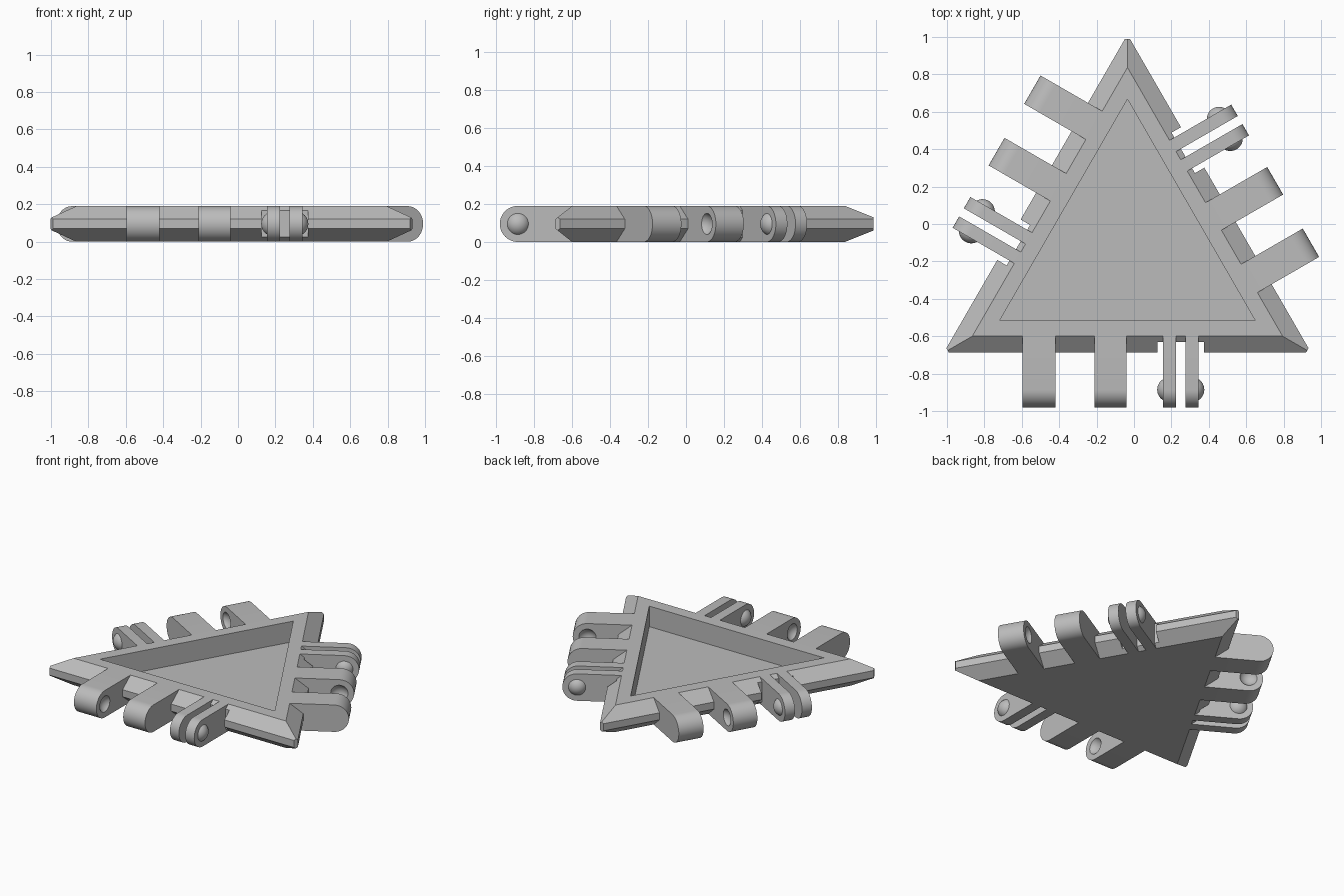
import bpy, bmesh
from math import pi, sin, cos, radians
from mathutils import Matrix, Vector

if "Cube" in bpy.data.objects:
    bpy.data.objects.remove(bpy.data.objects["Cube"])

HEIGHT = 0.19
MID = HEIGHT / 2
CENTRE = Vector((-0.035, -0.121, 0))
RIM, EDGE = 0.479, 0.567        # inradius of the flat rim and of the outer edge
PIN = 0.765                     # distance of the hinge axis from the centre
BALL, CAP = 0.066, 0.031        # ball radius and how far it protrudes

grey = bpy.data.materials.new("plain grey")
grey.use_nodes = True
colour = (0.5, 0.5, 0.5, 1)
grey.diffuse_color = colour
grey.node_tree.nodes["Principled BSDF"].inputs["Base Color"].default_value = colour


def make(name, bm, matrix=Matrix()):
    bmesh.ops.recalc_face_normals(bm, faces=bm.faces)
    mesh = bpy.data.meshes.new(name)
    bm.to_mesh(mesh)
    bm.free()
    mesh.transform(matrix)
    mesh.materials.append(grey)
    obj = bpy.data.objects.new(name, mesh)
    bpy.context.collection.objects.link(obj)
    return obj


def activate(obj):
    bpy.ops.object.select_all(action='DESELECT')
    obj.select_set(True)
    bpy.context.view_layer.objects.active = obj


def cut(obj, cutter):
    cutter.hide_render = True
    mod = obj.modifiers.new("cut", 'BOOLEAN')
    mod.operation, mod.solver, mod.object = 'DIFFERENCE', 'EXACT', cutter
    activate(obj)
    bpy.ops.object.modifier_apply(modifier=mod.name)
    bpy.data.objects.remove(cutter)


def smooth(obj):
    activate(obj)
    bpy.ops.object.shade_smooth_by_angle(angle=radians(30))


def side_matrix(i):
    """Frame of one side: x runs along it, -y points outward."""
    return Matrix.Translation(CENTRE) @ Matrix.Rotation(i * 2 * pi / 3, 4, 'Z')


def tray_body():
    bm = bmesh.new()
    profile = [(0.394, 0.045), (0.394, HEIGHT), (RIM, HEIGHT),
               (EDGE, 0.12), (EDGE, 0.07), (RIM, 0)]
    rings = []
    for r, z in profile:
        angles = [pi / 2 + k * 2 * pi / 3 for k in range(3)]
        rings.append([bm.verts.new((2 * r * cos(a), 2 * r * sin(a), z)) for a in angles])
    for low, high in zip(rings, rings[1:]):
        for k in range(3):
            n = (k + 1) % 3
            bm.faces.new((low[k], low[n], high[n], high[k]))
    bm.faces.new(rings[0])
    bm.faces.new(rings[-1])
    # blunt the three points
    for a in angles:
        out = Vector((cos(a), sin(a), 0))
        geom = bm.verts[:] + bm.edges[:] + bm.faces[:]
        bmesh.ops.bisect_plane(bm, geom=geom, plane_co=out * 1.11,
                               plane_no=out, clear_outer=True)
        bmesh.ops.holes_fill(bm, edges=[e for e in bm.edges if e.is_boundary])
    return make("tray_body", bm, Matrix.Translation(CENTRE))


def box(name, x0, x1, y0, y1, matrix):
    bm = bmesh.new()
    bmesh.ops.create_cube(bm, size=1)
    bmesh.ops.scale(bm, vec=(x1 - x0, y1 - y0, 1), verts=bm.verts)
    bmesh.ops.translate(bm, vec=((x0 + x1) / 2, (y0 + y1) / 2, 0), verts=bm.verts)
    return make(name, bm, matrix)


def knuckle(name, x0, x1, matrix):
    """Bar with a half-round end, extruded along the side."""
    bm = bmesh.new()
    points = [(-RIM, 0), (-RIM, HEIGHT)]
    steps = 20
    for k in range(steps + 1):
        a = pi / 2 - k * pi / steps
        points.append((-PIN - MID * cos(a), MID + MID * sin(a)))
    face = bm.faces.new([bm.verts.new((x0, y, z)) for y, z in points])
    new = bmesh.ops.extrude_face_region(bm, geom=[face])["geom"]
    moved = [v for v in new if isinstance(v, bmesh.types.BMVert)]
    bmesh.ops.translate(bm, vec=(x1 - x0, 0, 0), verts=moved)
    return make(name, bm, matrix)


def ball(name, x, matrix, keep=0, face_x=0):
    """Ball on the hinge axis; keep = +1 or -1 leaves only the cap past face_x."""
    bm = bmesh.new()
    bmesh.ops.create_uvsphere(bm, u_segments=32, v_segments=20, radius=BALL,
                              matrix=Matrix.Translation((x, -PIN, MID))
                              @ Matrix.Rotation(pi / 2, 4, 'Y'))
    if keep:
        geom = bm.verts[:] + bm.edges[:] + bm.faces[:]
        bmesh.ops.bisect_plane(bm, geom=geom, plane_co=(face_x, 0, 0),
                               plane_no=(-keep, 0, 0), clear_outer=True)
    return make(name, bm, matrix)


body = tray_body()
for i, side in enumerate(("front", "right", "left")):
    m = side_matrix(i)
    # clearance notch behind the snap fins
    cut(body, box("notch_cutter", 0.16, 0.41, -0.7, -0.509, m))

    # two thick bars with facing sockets
    for part, x0, x1, socket in (("outer_bar", -0.56, -0.385, 1),
                                 ("inner_bar", -0.175, -0.005, -1)):
        bar = knuckle(f"{side}_{part}", x0, x1, m)
        face_x = x1 if socket > 0 else x0
        cut(bar, ball("socket_cutter", face_x + socket * (BALL - CAP), m))
        smooth(bar)

    # two thin snap fins with domes on their outer faces
    for part, x0, x1, way in (("first", 0.19, 0.26, -1), ("second", 0.31, 0.38, 1)):
        smooth(knuckle(f"{side}_{part}_fin", x0, x1, m))
        face_x = x1 if way > 0 else x0
        smooth(ball(f"{side}_{part}_dome", face_x - way * (BALL - CAP), m, way, face_x))
